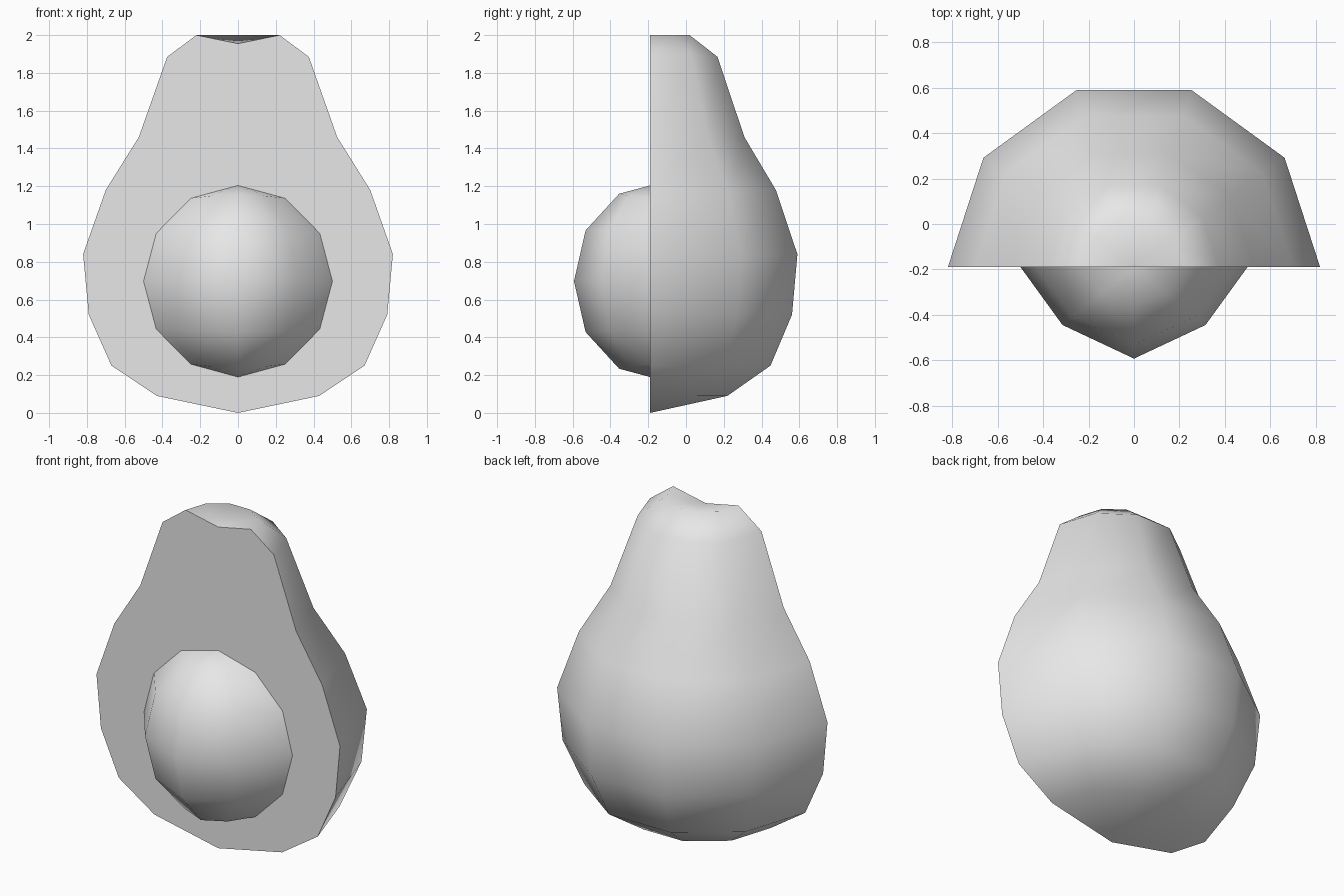
import bpy, bmesh
from math import sin, cos, pi, radians

if "Cube" in bpy.data.objects:
    bpy.data.objects.remove(bpy.data.objects["Cube"], do_unlink=True)

CUT_Y = -0.19   # plane of the sliced face

grey = bpy.data.materials.new("pale grey")
grey.use_nodes = True
grey.diffuse_color = (0.8, 0.8, 0.8, 1)
grey.node_tree.nodes["Principled BSDF"].inputs["Base Color"].default_value = (0.8, 0.8, 0.8, 1)


def finish(name, bm):
    """Turn a bmesh into a smooth object with sharp cut edges."""
    bmesh.ops.remove_doubles(bm, verts=bm.verts, dist=0.0005)
    bmesh.ops.recalc_face_normals(bm, faces=bm.faces)
    mesh = bpy.data.meshes.new(name)
    bm.to_mesh(mesh)
    bm.free()
    mesh.materials.append(grey)
    obj = bpy.data.objects.new(name, mesh)
    bpy.context.collection.objects.link(obj)
    bpy.ops.object.select_all(action='DESELECT')
    obj.select_set(True)
    bpy.context.view_layer.objects.active = obj
    bpy.ops.object.shade_smooth_by_angle(angle=radians(66))


# Fruit half: pear profile (radius, height) spun half a turn, then capped
profile = [(0, 0), (0.43, 0.09), (0.67, 0.25), (0.79, 0.52), (0.82, 0.84),
           (0.70, 1.18), (0.525, 1.46), (0.375, 1.885), (0.22, 2.0), (0, 1.955)]
bm = bmesh.new()
verts = [bm.verts.new((r, CUT_Y, z)) for r, z in profile]
edges = [bm.edges.new(pair) for pair in zip(verts, verts[1:])]
bmesh.ops.spin(bm, geom=verts + edges, cent=(0, CUT_Y, 0), axis=(0, 0, 1),
               angle=pi, steps=5)
bmesh.ops.remove_doubles(bm, verts=bm.verts, dist=0.0005)
rim = [e for e in bm.edges if e.is_boundary]
bmesh.ops.edgeloop_fill(bm, edges=rim)
finish("fruit_half", bm)

# Stone: meridians as (side reach, forward reach, two ring angles)
meridians = [(-0.5, 0, 30, 60), (-0.315, 0.255, 27, 59), (0, 0.403, 24, 58),
             (0.315, 0.255, 27, 59), (0.5, 0, 30, 60)]
bm = bmesh.new()
columns = []
for x, y, a, b in meridians:
    angles = [radians(t) for t in (0, a, b, 90, 180 - b, 180 - a, 180)]
    columns.append([bm.verts.new((x * sin(t), CUT_Y - y * sin(t), 0.697 + 0.507 * cos(t)))
                    for t in angles])
for left, right in zip(columns, columns[1:]):
    for i in range(6):
        bm.faces.new((left[i], left[i + 1], right[i + 1], right[i]))
finish("stone", bm)
